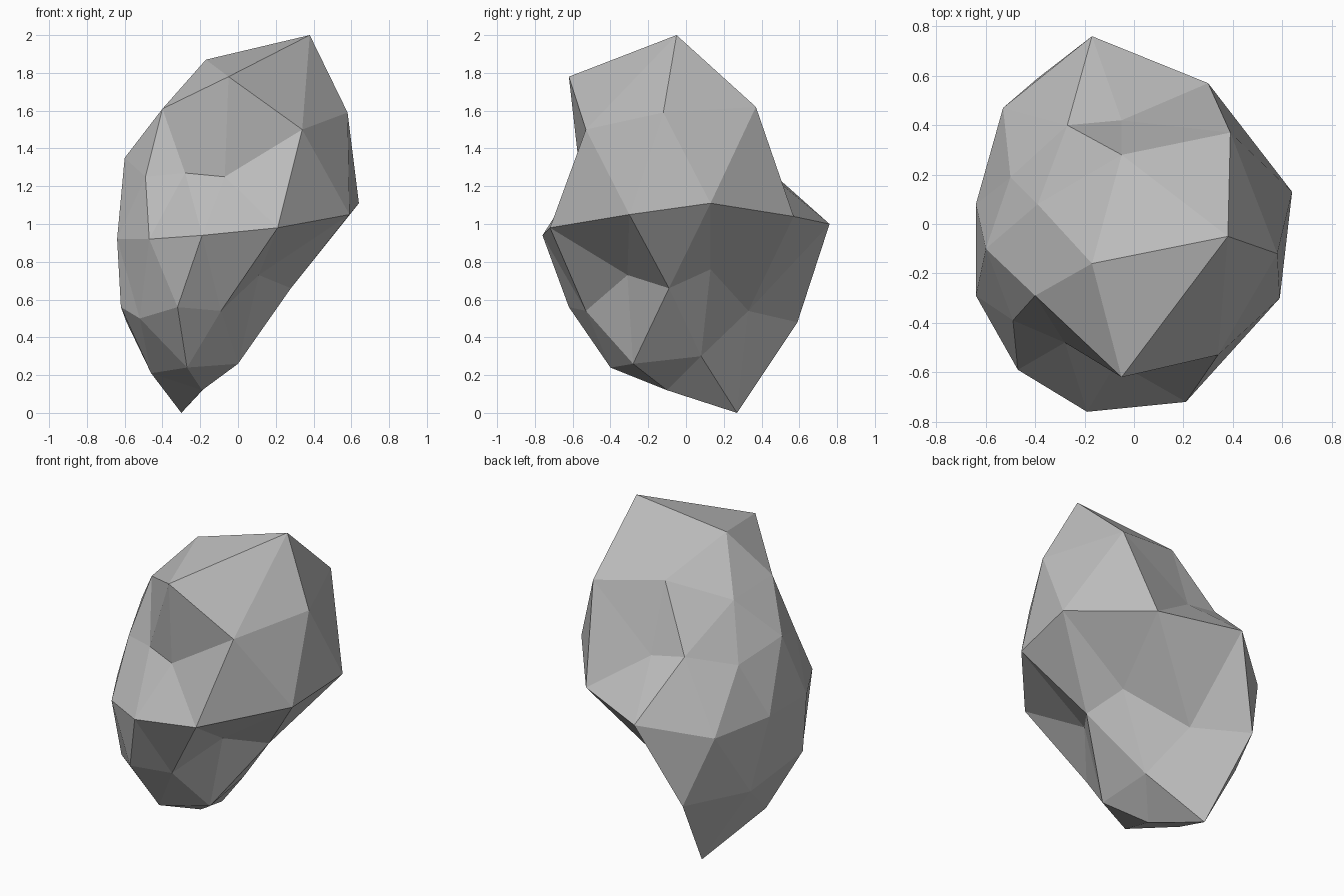
import bpy
import bmesh

default = bpy.data.objects.get("Cube")
if default:
    bpy.data.objects.remove(default, do_unlink=True)

# Control rings of the boulder, in hundredths of a unit, each running
# clockwise seen from above and starting near the right-hand side
crown = (-17, -16, 187)
crown_ring = [(38, -5, 200), (-5, -62, 178), (-40, -29, 161), (-39, 8, 159), (-5, 28, 170)]
shoulder_ring = [(58, -12, 159), (34, -53, 150), (-7, -56, 125), (-28, -48, 127), (-49, -39, 125),
                 (-60, -10, 135), (-50, 19, 125), (-27, 40, 132), (-5, 42, 128), (39, 37, 162)]
waist_ring = [(59, -30, 105), (21, -72, 98), (-19, -76, 94), (-47, -59, 92), (-64, -29, 92),
              (-64, 8, 92), (-53, 47, 90), (-17, 76, 100), (30, 57, 104), (64, 13, 111)]
flank_ring = [(11, -31, 73), (-9, -53, 54), (-32, -62, 56), (-52, -42, 50), (-62, -28, 56),
              (-59, 20, 48), (-39, 59, 48), (-14, 33, 54), (19, 13, 76), (28, -9, 66)]
foot_ring = [(0, -28, 26), (-27, -40, 24), (-46, -14, 21), (-30, 27, 0), (-2, 8, 30)]
foot = (-19, -10, 12)


def add_points(bm, points):
    return [bm.verts.new([c / 100 for c in p]) for p in points]


def add_half(bm, pole, inner, outer, waist):
    """Stitch a geodesic half: pole, ring of five, ring of ten, shared waist."""
    for i in range(len(inner)):
        a, b = inner[i], inner[(i + 1) % len(inner)]
        left, middle = outer[2 * i], outer[2 * i + 1]
        right = outer[(2 * i + 2) % len(outer)]
        for tri in ((pole, a, b), (a, left, middle), (a, middle, b), (b, middle, right)):
            bm.faces.new(tri)
    for j in range(len(outer)):
        bm.faces.new((outer[j], waist[j], outer[(j + 1) % len(outer)]))
        bm.faces.new((outer[j], waist[j - 1], waist[j]))


# Stone colour
stone = bpy.data.materials.new("stone grey")
stone.use_nodes = True
grey = (0.5, 0.5, 0.5, 1)
stone.diffuse_color = grey
stone.node_tree.nodes["Principled BSDF"].inputs["Base Color"].default_value = grey

# Boulder: two faceted halves sharing the waist ring
bm = bmesh.new()
waist = add_points(bm, waist_ring)
top_pole, bottom_pole = add_points(bm, [crown, foot])
add_half(bm, top_pole, add_points(bm, crown_ring), add_points(bm, shoulder_ring), waist)
add_half(bm, bottom_pole, add_points(bm, foot_ring), add_points(bm, flank_ring),
         waist[1:] + waist[:1])
bmesh.ops.recalc_face_normals(bm, faces=bm.faces)

mesh = bpy.data.meshes.new("boulder")
bm.to_mesh(mesh)
bm.free()
mesh.materials.append(stone)
boulder = bpy.data.objects.new("boulder", mesh)
bpy.context.collection.objects.link(boulder)
